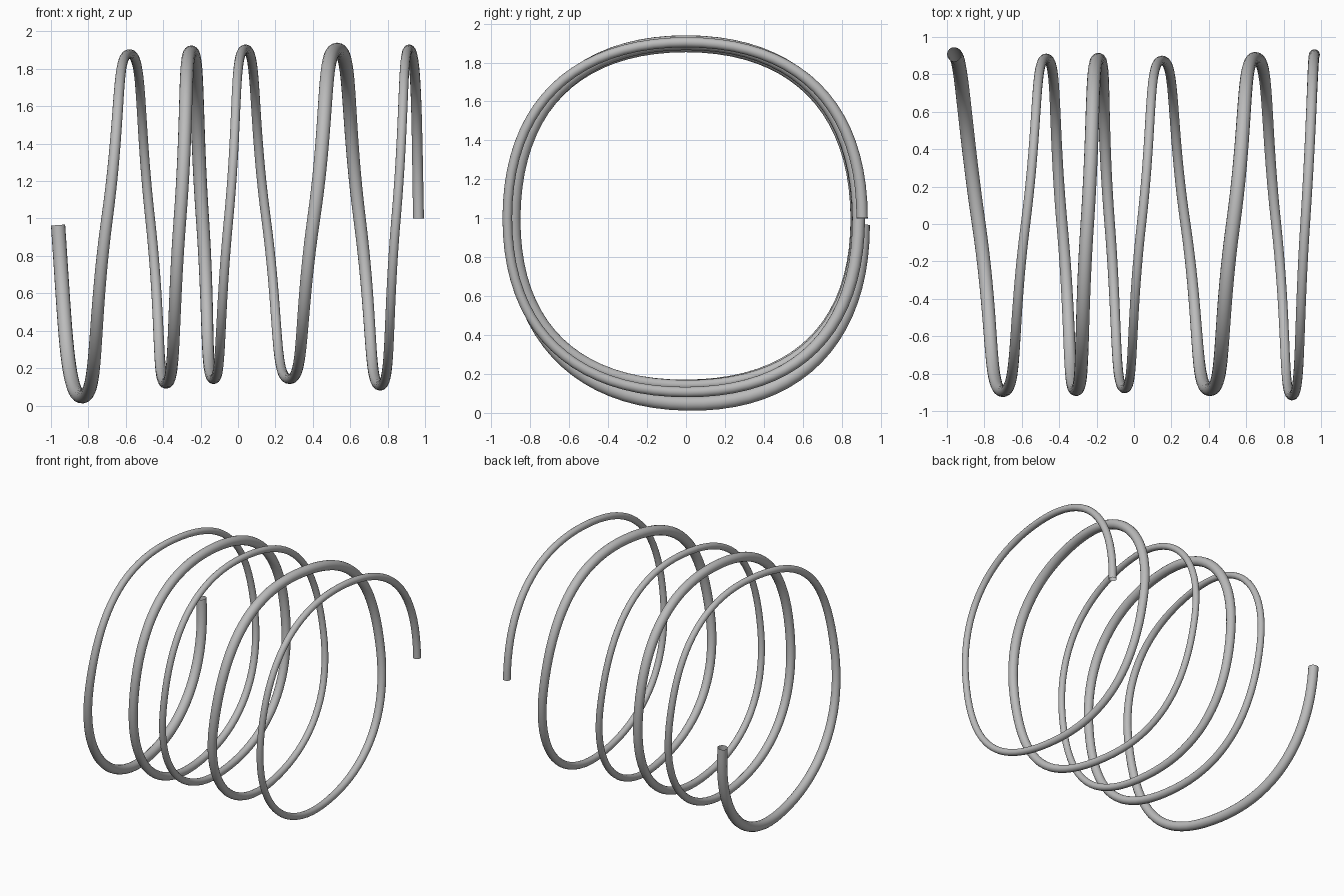
import bpy
from mathutils import Vector

cube = bpy.data.objects.get("Cube")
if cube:
    bpy.data.objects.remove(cube, do_unlink=True)

# Quarter-turn stations along the coil: x, distance from the axis, wire radius.
# The directions cycle back, bottom, front, top.
STATIONS = [
    (-.962, .907, .038), (-.83, .952, .037), (-.70, .894, .031), (-.58, .88, .025),
    (-.47, .885, .026), (-.385, .88, .03), (-.31, .886, .034), (-.25, .889, .036),
    (-.19, .88, .035), (-.13, .857, .028), (-.05, .88, .025), (.04, .905, .025),
    (.15, .875, .025), (.275, .858, .027), (.405, .885, .035), (.53, .902, .038),
    (.65, .887, .033), (.76, .893, .027), (.845, .918, .025), (.915, .904, .026),
    (.965, .905, .029),
]
DIRECTIONS = [Vector((0, 1, 0)), Vector((0, 0, -1)), Vector((0, -1, 0)), Vector((0, 0, 1))]
BULGE = .64  # handle length relative to the coil radius, gives a rounded square

points = [Vector((x, 0, 1)) + DIRECTIONS[i % 4] * reach
          for i, (x, reach, _) in enumerate(STATIONS)]
points[0].z = .965


def handle(i):
    """Tangent handle pointing forward along the coil."""
    if i == 0:
        return Vector((.04, 0, -.58))
    if i == len(points) - 1:
        return Vector((.01, 0, -.58))
    return (points[i + 1] - points[i - 1]) / 2 * BULGE


# Coil path with a wire of varying thickness
curve = bpy.data.curves.new("coil_spring", "CURVE")
curve.dimensions = "3D"
curve.resolution_u = 20
curve.bevel_depth = 1
curve.bevel_resolution = 6
curve.use_fill_caps = False
spline = curve.splines.new("BEZIER")
spline.radius_interpolation = "CARDINAL"
spline.bezier_points.add(len(points) - 1)
for i, (knot, point) in enumerate(zip(spline.bezier_points, points)):
    knot.handle_left_type = knot.handle_right_type = "FREE"
    knot.co = point
    knot.handle_left = point - handle(i)
    knot.handle_right = point + handle(i)
    knot.radius = STATIONS[i][2]

spring = bpy.data.objects.new("coil_spring", curve)
bpy.context.collection.objects.link(spring)

# Plain grey material
grey = bpy.data.materials.new("grey_metal")
colour = (.5, .5, .5, 1)
grey.use_nodes = True
grey.diffuse_color = colour
grey.node_tree.nodes["Principled BSDF"].inputs["Base Color"].default_value = colour
curve.materials.append(grey)

# Turn the curve into a smooth mesh
bpy.ops.object.select_all(action="DESELECT")
spring.select_set(True)
bpy.context.view_layer.objects.active = spring
bpy.ops.object.convert(target="MESH")
bpy.ops.object.shade_smooth()
